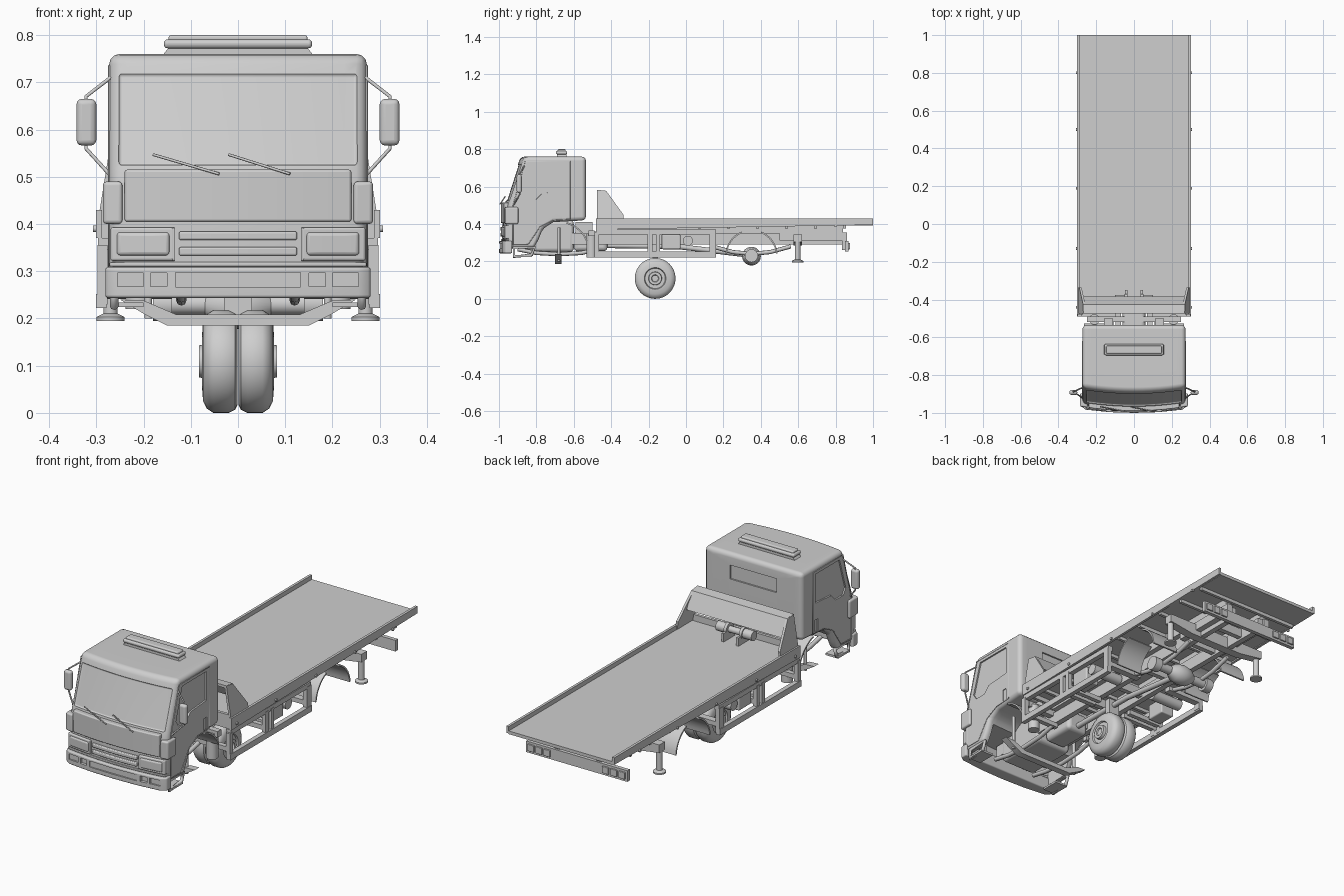
import bpy, bmesh, math
from mathutils import Matrix, Vector

cube = bpy.data.objects.get("Cube")
if cube:
    bpy.data.objects.remove(cube, do_unlink=True)

grey = bpy.data.materials.new("plain_grey")
grey.use_nodes = True
grey.diffuse_color = (0.62, 0.62, 0.62, 1)
grey.node_tree.nodes["Principled BSDF"].inputs["Base Color"].default_value = (0.62, 0.62, 0.62, 1)
parts = []


def finish(name, bm, bevel=0, mirror=False):
    bmesh.ops.recalc_face_normals(bm, faces=bm.faces)
    mesh = bpy.data.meshes.new(name)
    bm.to_mesh(mesh)
    bm.free()
    mesh.materials.append(grey)
    ob = bpy.data.objects.new(name, mesh)
    bpy.context.collection.objects.link(ob)
    if bevel:
        mod = ob.modifiers.new("bevel", "BEVEL")
        mod.width, mod.segments, mod.limit_method = bevel, 3, "ANGLE"
    if mirror:
        ob.modifiers.new("mirror", "MIRROR").use_mirror_merge = False
    parts.append(ob)
    return ob


def box(name, x, y, z, bevel=0, mirror=False, tilt=0):
    """Box from (low, high) ranges, tilted about its own x axis."""
    bm = bmesh.new()
    mid = Vector([(a + b) / 2 for a, b in (x, y, z)])
    size = [b - a for a, b in (x, y, z)]
    bmesh.ops.create_cube(bm, size=1, matrix=Matrix.Translation(mid) @ Matrix.Rotation(tilt, 4, "X") @ Matrix.Diagonal((*size, 1)))
    return finish(name, bm, bevel, mirror)


def prism(name, points, span, axis="x", bevel=0, mirror=False):
    """Extrude a (y, z) outline along x, or an (x, z) outline along y."""
    bm = bmesh.new()
    place = lambda p, d: (d, p[0], p[1]) if axis == "x" else (p[0], d, p[1])
    ends = [[bm.verts.new(place(p, d)) for p in points] for d in span]
    for ring in ends:
        bm.faces.new(ring)
    for i in range(len(points)):
        j = (i + 1) % len(points)
        bm.faces.new((ends[0][i], ends[0][j], ends[1][j], ends[1][i]))
    return finish(name, bm, bevel, mirror)


def lathe(name, centre, profile, axis="x", mirror=False, steps=32):
    """Turn a (distance, radius) profile about an axis through centre."""
    bm = bmesh.new()
    turn = {"x": Matrix.Rotation(math.pi / 2, 4, "Y"), "z": Matrix()}[axis]
    m = Matrix.Translation(centre) @ turn
    rings = [[bm.verts.new(m @ Vector((r * math.cos(k * math.tau / steps), r * math.sin(k * math.tau / steps), d)))
              for k in range(steps)] for d, r in profile]
    for a, b in zip(rings, rings[1:]):
        for k in range(steps):
            n = (k + 1) % steps
            bm.faces.new((a[k], a[n], b[n], b[k]))
    bm.faces.new(rings[0])
    bm.faces.new(rings[-1])
    return finish(name, bm, 0, mirror)


def cyl(name, centre, r, length, axis="x", mirror=False):
    return lathe(name, centre, [(-length / 2, r), (length / 2, r)], axis, mirror, 20)


def tube(name, points, r, mirror=False, closed=False):
    curve = bpy.data.curves.new(name, "CURVE")
    curve.dimensions, curve.bevel_depth, curve.bevel_resolution, curve.use_fill_caps = "3D", r, 2, True
    spline = curve.splines.new("POLY")
    spline.points.add(len(points) - 1)
    for sp, p in zip(spline.points, points):
        sp.co = (*p, 1)
    spline.use_cyclic_u = closed
    curve.materials.append(grey)
    ob = bpy.data.objects.new(name, curve)
    bpy.context.collection.objects.link(ob)
    if mirror:
        ob.modifiers.new("mirror", "MIRROR").use_mirror_merge = False


def cut(body, cutter):
    """Subtract a cutter and remove it."""
    bpy.context.view_layer.objects.active = body
    mod = body.modifiers.new("cut", "BOOLEAN")
    mod.operation, mod.object, mod.solver = "DIFFERENCE", cutter, "EXACT"
    for m in list(body.modifiers):
        bpy.ops.object.modifier_apply(modifier=m.name)
    parts.remove(cutter)
    bpy.data.objects.remove(cutter, do_unlink=True)


def bow(ob):
    """Slice the part across its width and curve its front backwards at the sides."""
    bm = bmesh.new()
    bm.from_mesh(ob.data)
    for i in range(-5, 6):
        bmesh.ops.bisect_plane(bm, geom=bm.verts[:] + bm.edges[:] + bm.faces[:], plane_co=(i * .045, 0, 0), plane_no=(1, 0, 0))
    for v in bm.verts:
        v.co.y += .3 * v.co.x ** 2 * min(1, max(0, (-.7 - v.co.y) / .15))
    bm.to_mesh(ob.data)
    bm.free()


def arc_plate(name, y, z, r, a0, a1, span, thick=0.008):
    """Curved mudguard plate."""
    angles = [math.radians(a0 + (a1 - a0) * i / 8) for i in range(9)]
    ring = lambda q: [(y + q * math.cos(a), z + q * math.sin(a)) for a in angles]
    prism(name, ring(r) + ring(r - thick)[::-1], span, mirror=True)


# Cab shell with recessed glass, open underneath behind the bumper
cab = prism("cab", [(-.535, .42), (-.535, .76), (-.885, .76), (-.965, .52), (-.98, .46), (-.98, .27),
                    (-.83, .27), (-.80, .32), (-.775, .375), (-.71, .41)], (-.273, .273), bevel=.022)
cut(cab, box("windshield_cutter", (-.253, .253), (-.943, -.925), (.52, .725), .008, tilt=-.31))
window = [(-.855, .72), (-.64, .72), (-.64, .575), (-.78, .565), (-.82, .53), (-.885, .53), (-.905, .56)]
for s in (1, -1):
    cut(cab, prism("window_cutter", window, (s * .265, s * .3)))
    cut(cab, box("handle_cutter", sorted((s * .268, s * .3)), (-.662, -.638), (.43, .49)))
cut(cab, box("rear_window_cutter", (-.13, .13), (-.543, -.5), (.63, .7)))
cut(cab, box("floor_cutter", (-.24, .24), (-.955, -.7), (.2, .36)))
bow(cab)
tube("door_seam", [(.273, y, z) for y, z in [(-.62, .735), (-.62, .425), (-.71, .42), (-.78, .385), (-.845, .29),
     (-.925, .29), (-.925, .5), (-.86, .735)]], .002, True, True)

# Cab front panels, grille and headlights
bow(box("front_panel", (-.24, .24), (-.99, -.96), (.405, .515), .005))
bow(box("corner_panel", (.245, .286), (-.99, -.92), (.4, .49), .008, True))
bow(box("headlight_surround", (.135, .27), (-.99, -.95), (.322, .393), .005, True))
bow(box("headlight", (.145, .257), (-.996, -.98), (.333, .383), .008, True))
for z in (.333, .366):
    bow(box("grille_slat", (-.125, .125), (-.993, -.97), (z, z + .018), .004))
bow(box("grille_lower_lip", (-.272, .272), (-.988, -.95), (.31, .319), .003))
for end, start in ((.11, -.02), (-.04, -.18)):
    tube("wiper", [(end, -.994, .506), (start, -.967, .547)], .003)

# Bumper wrapping round the corners
bumper = prism("bumper", [(-.281, -.93), (-.281, -.965), (-.255, -.983), (-.13, -.996), (0, -1), (.13, -.996),
                          (.255, -.983), (.281, -.965), (.281, -.93)], (.243, .309), axis="y", bevel=.007)
for v in bumper.data.vertices:
    v.co.y, v.co.z = v.co.z, v.co.y
bumper.data.flip_normals()
for x0, x1 in ((.2, .255), (.15, .185)):
    for s in (1, -1):
        cut(bumper, box("lamp_cutter", sorted((s * x0, s * x1)), (-1.02, -.978), (.268, .296)))
cut(bumper, box("plate_cutter", (-.132, .132), (-1.02, -.991), (.267, .297)))

# Mirrors, steps and roof light bar
box("mirror", (.3, .342), (-.905, -.878), (.566, .665), .012, True)
tube("mirror_bracket", [(.27, -.865, .71), (.322, -.888, .67), (.322, -.888, .56), (.272, -.92, .505)], .004, True)
tube("cab_step", [(.262, -.92, .275), (.262, -.92, .225), (.262, -.825, .235), (.262, -.81, .275)], .009, True, True)
box("step_tread", (.2, .27), (-.92, -.825), (.224, .234), 0, True)
prism("light_bar_base", [(-.16, .757), (.16, .757), (.148, .772), (-.148, .772)], (-.69, -.64), axis="y")
box("light_bar", (-.157, .157), (-.695, -.635), (.772, .791), .008)
box("light_bar_lens", (-.147, .147), (-.686, -.644), (.785, .8), .005)

# Deck with side rails and underframe
box("deck", (-.29, .29), (-.475, 1), (.392, .408))
prism("deck_rail", [(-.48, .37), (1, .395), (1, .43), (-.48, .43)], (.288, .301), mirror=True)
box("deck_front_beam", (-.29, .29), (-.475, -.46), (.37, .44))
box("deck_runner", (.09, .125), (-.47, .84), (.35, .392), 0, True)
for i in range(9):
    box("deck_crossmember", (-.288, .288), (-.4 + i * .155, -.385 + i * .155), (.375, .392))
for y in (-.44, -.13, .19, .5, .8):
    cyl("rail_knob", (.302, y, .39), .007, .01, mirror=True)

# Headboard with inward leaning sides, and winch
side = prism("headboard_side", [(-.475, .41), (-.475, .583), (-.425, .575), (-.335, .45), (-.335, .41)], (.284, .296), mirror=True)
for v in side.data.vertices:
    v.co.x -= max(0, v.co.z - .41) * .16
prism("headboard_panel", [(-.475, .583), (-.425, .577), (-.385, .495), (-.397, .495), (-.433, .565), (-.475, .57)], (-.266, .266))
lathe("winch", (0, -.40, .455), [(-.1, .024), (-.05, .024), (-.05, .03), (-.035, .03), (-.035, .016),
      (.035, .016), (.035, .03), (.05, .03), (.05, .024), (.1, .024)], steps=20)
box("winch_mount", (.035, .047), (-.44, -.35), (.405, .45), 0, True)

# Chassis rails and crossmembers
box("chassis_rail", (.07, .098), (-.92, .85), (.29, .352), 0, True)
for y in (-.46, -.25, -.05, .16, .5, .7):
    box("chassis_crossmember", (-.08, .08), (y, y + .025), (.3, .345))
box("engine", (-.1, .1), (-.88, -.6), (.25, .42), .02)
box("gearbox", (-.06, .06), (-.6, -.42), (.255, .36), .02)
tube("drive_shaft", [(0, -.43, .285), (0, -.05, .28), (0, .33, .235)], .014)
cyl("rear_cab_post", (.21, -.505, .285), .028, .13, "z", True)
box("rear_cab_beam", (-.25, .25), (-.52, -.49), (.335, .365))
box("cab_mount", (.11, .16), (-.59, -.5), (.35, .41), 0, True)

# Front axle and suspension
prism("front_axle", [(-.25, .24), (-.2, .238), (-.13, .208), (.13, .208), (.2, .238), (.25, .24),
                     (.2, .21), (.15, .185), (-.15, .185), (-.2, .21)], (-.7, -.665), axis="y")
cyl("front_damper", (.19, -.68, .29), .008, .18, "z", True)
tube("front_spring", [(.12, -.9, .265), (.12, -.8, .245), (.12, -.68, .238), (.12, -.56, .245), (.12, -.47, .265)], .011, True)
arc_plate("front_mudguard", -.68, .25, .165, 22, 75, (.15, .265))

# Rear axle, springs and mudguards
cyl("rear_axle", (0, .35, .23), .022, .36)
lathe("differential", (0, .35, .228), [(-.07, .022), (-.04, .044), (0, .05), (.04, .044), (.07, .022)])
cyl("brake_drum", (.16, .35, .23), .035, .04, mirror=True)
tube("rear_spring", [(.12, .14, .28), (.12, .25, .25), (.12, .35, .24), (.12, .45, .25), (.12, .56, .28)], .011, True)
arc_plate("rear_mudguard_front", .35, .23, .14, 112, 175, (.14, .285))
arc_plate("rear_mudguard_back", .35, .23, .14, 5, 68, (.14, .285))

# Side frames, boxes and tank
box("side_frame_bottom", (.278, .301), (-.49, .16), (.222, .252), 0, True)
box("side_frame_top", (.27, .296), (-.48, .16), (.345, .37), 0, True)
for y0, y1 in ((-.49, -.465), (-.205, -.18), (-.16, -.138), (.125, .16)):
    box("side_frame_post", (.276, .298), (y0, y1), (.23, .355), 0, True)
    box("side_frame_arm", (.09, .285), (y0, y1), (.262, .285), 0, True)
box("side_box", (.2, .275), (-.13, -.03), (.265, .345), .006, True)
cyl("air_tank", (.19, .01, .31), .027, .17, mirror=True)

# Stabilisers and tail
prism("stabiliser_beam", [(-.285, .345), (.285, .345), (.285, .305), (.15, .285), (-.15, .285), (-.285, .305)], (.575, .62), axis="y")
cyl("stabiliser_leg", (.27, .597, .27), .015, .14, "z", True)
lathe("stabiliser_foot", (.27, .597, .195), [(0, .03), (.008, .03), (.016, .014)], "z", True, 20)
box("tail_arm", (.1, .13), (.5, .86), (.312, .355), 0, True)
box("tail_bracket", (.1, .13), (.835, .86), (.26, .33), 0, True)
box("tail_bar", (-.282, .282), (.85, .87), (.254, .31))
for x in (.145, .19, .235):
    box("tail_lamp", (x, x + .036), (.868, .877), (.265, .299), .002, True)

# Pair of wheels side by side under the chassis
tyre = [(.001, .055), (.001, .092), (.006, .102), (.02, .109), (.052, .109), (.066, .1), (.074, .084), (.076, .058),
        (.068, .054), (.068, .036), (.083, .034), (.083, .02), (.077, .017)]
lathe("wheel", (0, -.165, .109), tyre, mirror=True, steps=48)
box("wheel_carrier", (-.03, .03), (-.18, -.15), (.2, .31))

# Smooth curved parts and keep their edges sharp
bpy.ops.object.select_all(action="DESELECT")
for ob in parts:
    ob.select_set(True)
    bpy.context.view_layer.objects.active = ob
bpy.ops.object.shade_smooth_by_angle(angle=math.radians(35))
for ob in parts:
    if any(m.type == "BEVEL" for m in ob.modifiers) or ob in (cab, bumper):
        ob.modifiers.new("weighted_normals", "WEIGHTED_NORMAL").keep_sharp = True
